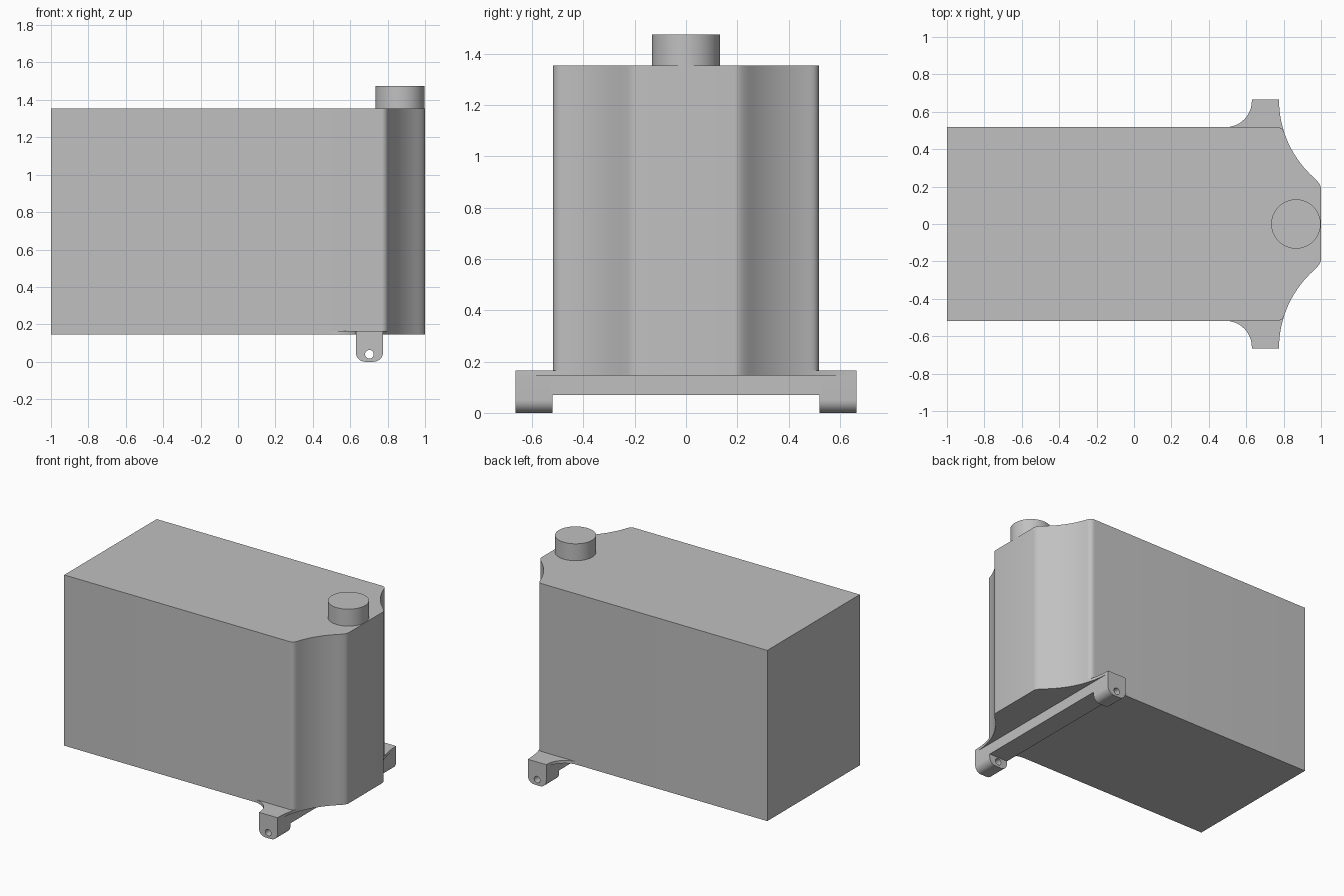
import bpy, bmesh, math
from mathutils import Vector

cube = bpy.data.objects.get("Cube")
if cube:
    bpy.data.objects.remove(cube, do_unlink=True)

grey = bpy.data.materials.new("plain grey")
grey.use_nodes = True
grey.diffuse_color = (0.53, 0.53, 0.53, 1)
grey.node_tree.nodes["Principled BSDF"].inputs["Base Color"].default_value = (0.53, 0.53, 0.53, 1)


def prism(name, outline, start, length):
    """Extrude a closed 3D outline along an offset vector."""
    bm = bmesh.new()
    face = bm.faces.new([bm.verts.new(Vector(p) + Vector(start)) for p in outline])
    new = bmesh.ops.extrude_face_region(bm, geom=[face])["geom"]
    bmesh.ops.translate(bm, vec=length, verts=[v for v in new if isinstance(v, bmesh.types.BMVert)])
    bmesh.ops.recalc_face_normals(bm, faces=bm.faces)
    mesh = bpy.data.meshes.new(name)
    bm.to_mesh(mesh)
    bm.free()
    obj = bpy.data.objects.new(name, mesh)
    bpy.context.collection.objects.link(obj)
    mesh.materials.append(grey)
    return obj


def activate(obj):
    bpy.ops.object.select_all(action="DESELECT")
    obj.select_set(True)
    bpy.context.view_layer.objects.active = obj


def smooth(obj):
    activate(obj)
    bpy.ops.object.shade_smooth_by_angle(angle=math.radians(30))


def arc(cx, cy, r, a0, a1, n):
    angles = [math.radians(a0 + (a1 - a0) * i / n) for i in range(n + 1)]
    return [(cx + r * math.cos(a), cy + r * math.sin(a)) for a in angles]


def bend(a, b, c, n=6):
    """Rounded corner from a to c around b."""
    a, b, c = Vector(a), Vector(b), Vector(c)
    ts = [i / n for i in range(n + 1)]
    return [tuple(a * (1 - t) ** 2 + b * 2 * t * (1 - t) + c * t * t) for t in ts]


# Concave scoop shared by the tank shoulders and the bracket ears
EAR_Y, SCOOP = 0.665, 0.56


def scoop(y0, y1, n):
    ys = [y0 + (y1 - y0) * i / n for i in range(n + 1)]
    return [(0.775 + SCOOP - math.sqrt(SCOOP ** 2 - (EAR_Y - y) ** 2), y) for y in ys]


# Tank body
side = scoop(0.485, 0.25, 14)
half = [(-1, 0.518)]
half += bend((0.765, 0.518), (0.795, 0.518), side[0])
half += side[1:-1]
half += bend(side[-1], (1, 0.213), (1, 0.19))
outline = half + [(x, -y) for x, y in reversed(half)]
smooth(prism("tank_body", [(x, y, 0) for x, y in outline], (0, 0, 0.145), (0, 0, 1.21)))

# Filler cap
smooth(prism("filler_cap", [(x, y, 0) for x, y in arc(0.866, 0, 0.132, 0, 354.375, 63)],
             (0, 0, 1.35), (0, 0, 0.125)))

# Cross bar under the tank
prism("cross_bar", [(0.63, 0, 0.07), (0.775, 0, 0.07), (0.775, 0, 0.146), (0.63, 0, 0.146)],
      (0, -0.53, 0), (0, 1.06, 0))

# Foot section with rounded lower corners
foot = [(0.63, 0.165)] + arc(0.68, 0.05, 0.05, 180, 270, 8)
foot += arc(0.725, 0.05, 0.05, 270, 360, 8) + [(0.775, 0.165)]

# Flared ear plate
ear = arc(0.49, 0.658, 0.14, 270, 360, 12) + [(0.63, EAR_Y)]
ear += scoop(EAR_Y, 0.47, 8) + [(0.49, 0.47)]

for s, label in ((1, "back"), (-1, "front")):
    smooth(prism(label + "_ear", [(x, s * y, 0) for x, y in ear], (0, 0, 0.145), (0, 0, 0.02)))
    lug = prism(label + "_foot", [(x, 0, z) for x, z in foot], (0, s * 0.52, 0), (0, s * 0.145, 0))
    pin = prism("pin_cutter", [(x, 0, z) for x, z in arc(0.7025, 0.04, 0.023, 0, 345, 23)],
                (0, s * 0.45, 0), (0, s * 0.3, 0))
    pin.hide_render = True
    cut = lug.modifiers.new("pin_hole", "BOOLEAN")
    cut.operation, cut.object, cut.solver = "DIFFERENCE", pin, "EXACT"
    activate(lug)
    bpy.ops.object.modifier_apply(modifier=cut.name)
    bpy.data.objects.remove(pin, do_unlink=True)
    smooth(lug)
